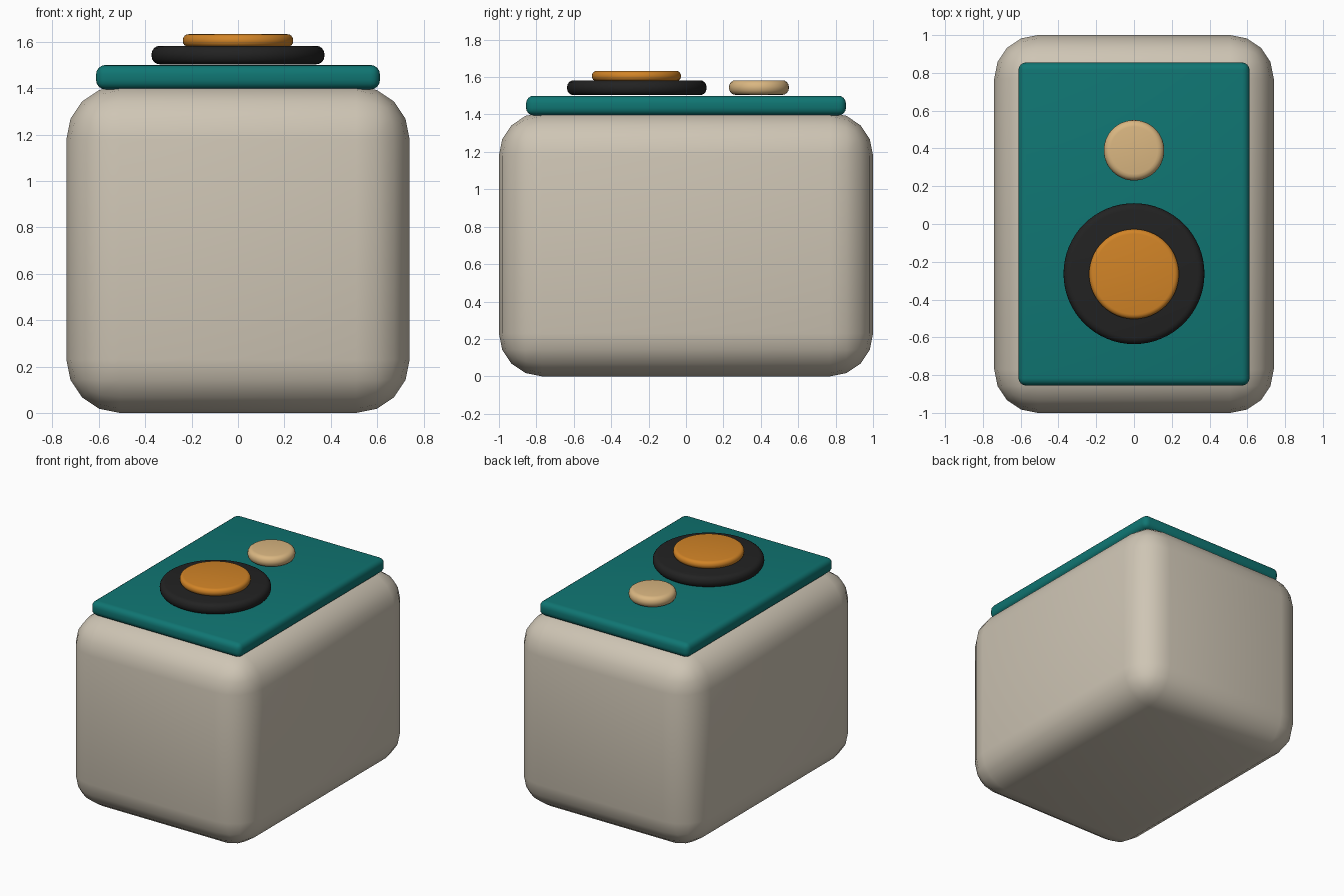
import bpy, math

if "Cube" in bpy.data.objects:
    bpy.data.objects.remove(bpy.data.objects["Cube"])


def material(name, rgb):
    m = bpy.data.materials.new(name)
    m.diffuse_color = (*rgb, 1.0)
    m.use_nodes = True
    m.node_tree.nodes["Principled BSDF"].inputs["Base Color"].default_value = m.diffuse_color
    return m


STONE = material("warm_grey", (0.62, 0.56, 0.46))
TEAL = material("teal", (0.005, 0.18, 0.17))
BLACK = material("charcoal", (0.016, 0.016, 0.016))
ORANGE = material("orange", (0.64, 0.23, 0.02))
CREAM = material("sand", (0.70, 0.47, 0.22))


def finish(obj, name, mat, bevel, segments):
    """Name, colour, round off and smooth a part."""
    obj.name = name
    obj.data.materials.append(mat)
    bpy.ops.object.transform_apply(location=False, rotation=False, scale=True)
    mod = obj.modifiers.new("rounding", 'BEVEL')
    mod.width = bevel
    mod.segments = segments
    mod.limit_method = 'ANGLE'
    mod.angle_limit = math.radians(40)
    bpy.ops.object.modifier_apply(modifier=mod.name)
    bpy.ops.object.shade_smooth_by_angle(angle=math.radians(40))


def box(name, mat, size_x, size_y, z0, z1, bevel, segments):
    bpy.ops.mesh.primitive_cube_add(size=1, location=(0, 0, (z0 + z1) / 2))
    obj = bpy.context.object
    obj.scale = (size_x, size_y, z1 - z0)
    finish(obj, name, mat, bevel, segments)


def disc(name, mat, radius, y, z0, z1, bevel):
    bpy.ops.mesh.primitive_cylinder_add(vertices=64, radius=radius, depth=z1 - z0,
                                        location=(0, y, (z0 + z1) / 2))
    finish(bpy.context.object, name, mat, bevel, 4)


# Rounded body and the panel on top
box("body", STONE, 1.48, 2.0, 0.0, 1.41, 0.23, 4)
box("top_panel", TEAL, 1.224, 1.71, 1.395, 1.50, 0.04, 4)

# Large dial with raised centre, and a small button behind it
disc("dial_ring", BLACK, 0.373, -0.263, 1.503, 1.583, 0.036)
disc("dial_cap", ORANGE, 0.238, -0.265, 1.578, 1.633, 0.025)
disc("button", CREAM, 0.16, 0.39, 1.505, 1.583, 0.035)
